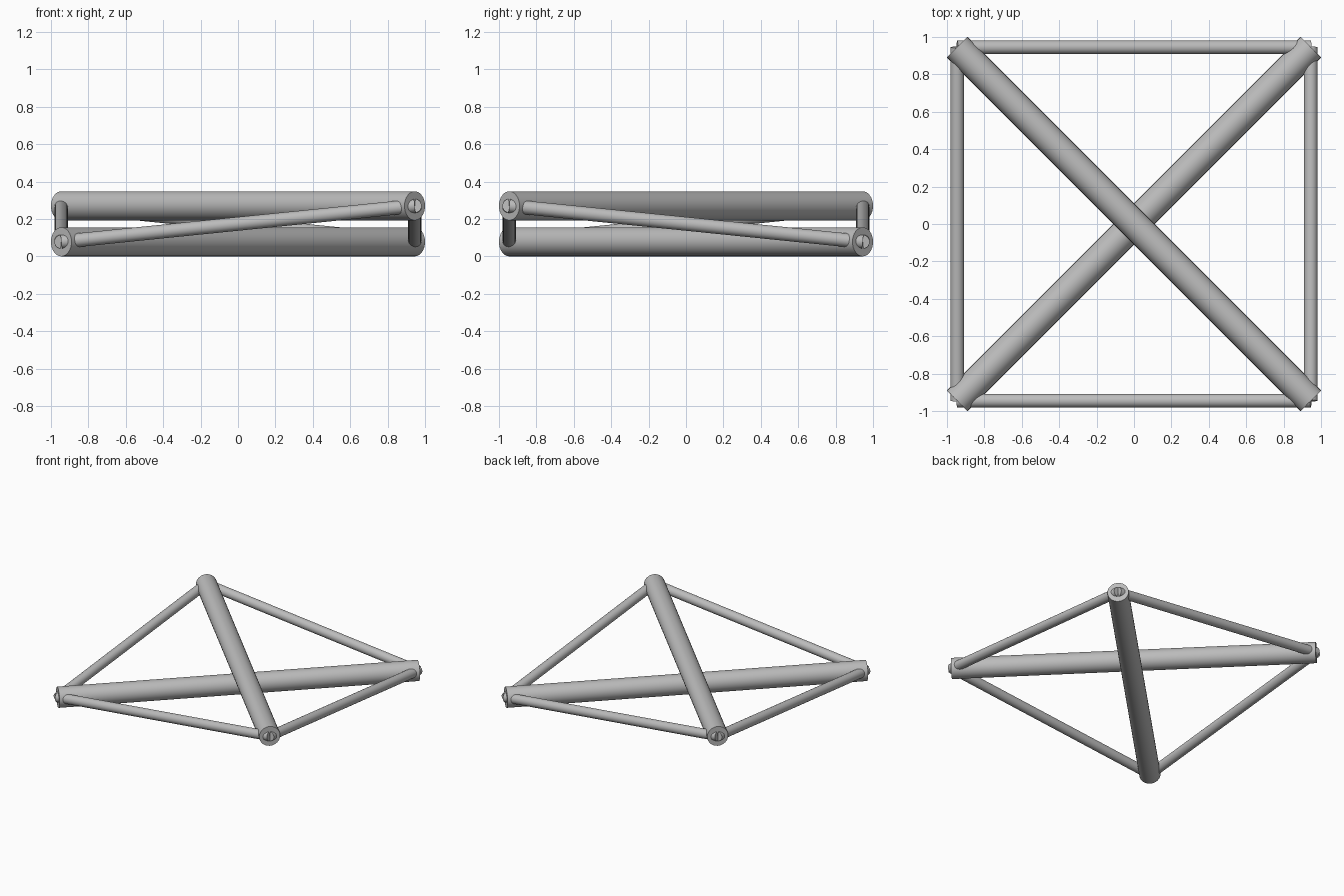
import bpy
import math
from mathutils import Vector

cube = bpy.data.objects.get("Cube")
if cube:
    bpy.data.objects.remove(cube, do_unlink=True)

# One plain grey for the whole frame
grey = bpy.data.materials.new("plain_grey")
grey.use_nodes = True
colour = (0.5, 0.5, 0.5, 1.0)
grey.diffuse_color = colour
grey.node_tree.nodes["Principled BSDF"].inputs["Base Color"].default_value = colour

HALF = 0.945          # corner distance from the centre
BEAM_R, ROD_R = 0.0777, 0.0367
LOW, HIGH = BEAM_R, 0.27


def bar(name, start, end, radius):
    """Solid round bar between two points."""
    start, end = Vector(start), Vector(end)
    axis = end - start
    bpy.ops.mesh.primitive_cylinder_add(
        vertices=32, radius=radius, depth=axis.length,
        location=(start + end) / 2,
        rotation=axis.to_track_quat('Z', 'Y').to_euler())
    obj = bpy.context.object
    obj.name = name
    obj.data.materials.append(grey)
    bpy.ops.object.shade_smooth_by_angle(angle=math.radians(30))
    return obj


# Corners in order round the frame, alternating low and high
corners = [(-HALF, -HALF, LOW), (HALF, -HALF, HIGH),
           (HALF, HALF, LOW), (-HALF, HALF, HIGH)]

# Thick diagonal beams
bar("lower_beam", corners[0], corners[2], BEAM_R)
bar("upper_beam", corners[3], corners[1], BEAM_R)

# Thin rods joining neighbouring beam ends
for i, side in enumerate(("front", "left", "back", "right")):
    bar(side + "_rod", corners[i], corners[(i + 1) % 4], ROD_R)
